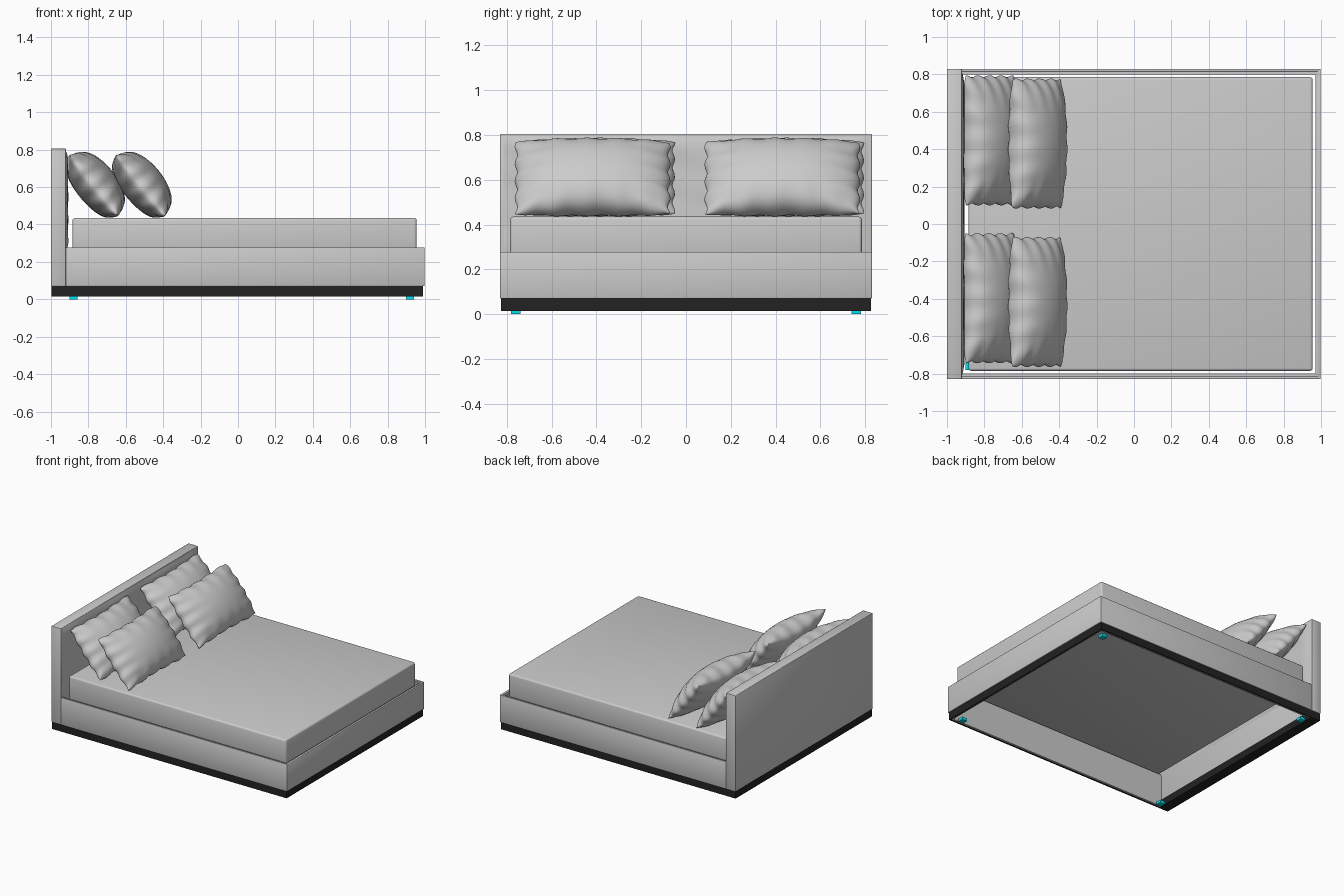
import bpy, bmesh, math
from mathutils import Vector

if "Cube" in bpy.data.objects:
    bpy.data.objects.remove(bpy.data.objects["Cube"])


def material(name, color):
    m = bpy.data.materials.new(name)
    m.diffuse_color = color
    m.use_nodes = True
    m.node_tree.nodes["Principled BSDF"].inputs["Base Color"].default_value = m.diffuse_color
    return m


BLACK = material("black_plinth", (0.016, 0.016, 0.016, 1))
CYAN = material("cyan_feet", (0.0, 0.75, 0.85, 1))


def add_object(name, bm, mat=None, smooth=False):
    bmesh.ops.recalc_face_normals(bm, faces=bm.faces)
    me = bpy.data.meshes.new(name)
    bm.to_mesh(me)
    bm.free()
    ob = bpy.data.objects.new(name, me)
    bpy.context.collection.objects.link(ob)
    if mat:
        me.materials.append(mat)
    if smooth:
        bpy.ops.object.select_all(action='DESELECT')
        ob.select_set(True)
        bpy.context.view_layer.objects.active = ob
        bpy.ops.object.shade_smooth_by_angle(angle=math.radians(50))
    return ob


def box(name, x, y, z, mat=None, bevel=0, segments=2):
    bm = bmesh.new()
    bmesh.ops.create_cube(bm, size=1)
    for v in bm.verts:
        v.co = Vector([(a + b) / 2 + c * (b - a) for (a, b), c in zip((x, y, z), v.co)])
    if bevel:
        bmesh.ops.bevel(bm, geom=bm.edges[:], offset=bevel, segments=segments,
                        profile=0.5, affect='EDGES')
    return add_object(name, bm, mat, smooth=bevel > 0)


def span(s, a, b):
    return tuple(sorted((s * a, s * b)))


# headboard and the black plinth strip below it
box("headboard", (-1, -0.92), (-0.83, 0.83), (0.07, 0.805), bevel=0.004)
box("plinth_head", (-0.998, -0.92), (-0.825, 0.825), (0.015, 0.07), BLACK)

# side rails: upholstered outside, inner board, plinth strip
for s, side in ((-1, "front"), (1, "back")):
    box("rail_" + side, (-0.92, 0.995), span(s, 0.815, 0.83), (0.07, 0.278), bevel=0.004)
    box("inner_board_" + side, (-0.92, 0.976), span(s, 0.80, 0.815), (0.018, 0.27))
    box("plinth_" + side, (-0.92, 0.99), span(s, 0.815, 0.825), (0.015, 0.07), BLACK)

# foot end
box("rail_foot_end", (0.98, 0.998), (-0.83, 0.83), (0.07, 0.278), bevel=0.004)
box("inner_board_foot_end", (0.97, 0.98), (-0.815, 0.815), (0.018, 0.27))
box("plinth_foot_end", (0.98, 0.99), (-0.825, 0.825), (0.015, 0.07), BLACK)

# small feet
for x in (-0.88, 0.92):
    for y in (-0.76, 0.76):
        box("foot", (x - 0.021, x + 0.021), (y - 0.021, y + 0.021), (0, 0.022), CYAN)

# mattress
box("mattress", (-0.885, 0.955), (-0.785, 0.785), (0.25, 0.435), bevel=0.014, segments=3)

# padded headboard face with slight fabric waves
bm = bmesh.new()
bmesh.ops.create_grid(bm, x_segments=48, y_segments=24, size=1)
for v in bm.verts:
    a, b = v.co.x, v.co.y
    edge = min(1, (1 - abs(a)) * 14, (1 - abs(b)) * 8)
    wave = 0.003 * math.sin(9 * a + 4 * b) * math.sin(7 * b + 1)
    v.co = (-0.921 + edge * (0.011 + wave), 0.82 * a, 0.525 + 0.27 * b)
pad = add_object("headboard_padding", bm, smooth=True)


# pillows leaning back towards the headboard
UP = Vector((-0.627, 0, 0.779))
OUT = Vector((0.779, 0, 0.627))
SIDE = Vector((0, 1, 0))


def pillow(name, center, phase):
    bm = bmesh.new()
    for sign, depth in ((1, 0.127), (-1, 0.095)):
        made = bmesh.ops.create_grid(bm, x_segments=48, y_segments=32, size=1)
        for v in made["verts"]:
            u, w = (math.sin(math.pi / 2 * t) for t in v.co.xy)
            fu, fw = max(0, 1 - u * u), max(0, 1 - w * w)
            h = depth * fu ** 0.5 * fw ** 0.42
            if fu < 1e-5 or fw < 1e-5:
                h = 0
            # creases fade in near the seams, seam line is wavy
            h *= 1 + 0.07 * abs(w) ** 3 * math.sin(17 * u + phase) \
                + 0.10 * abs(u) ** 4 * math.sin(15 * w + phase)
            su = 0.342 + 0.006 * math.sin(13 * w + phase) * abs(u) ** 4
            sw = 0.205 + 0.004 * math.sin(15 * u + phase) * abs(w) ** 4 - 0.012 * (1 - abs(u)) * abs(w) ** 3
            v.co = center + SIDE * (u * su) + UP * (w * sw) + OUT * (sign * h)
            v.co.z = max(v.co.z, 0.437)      # rests on the mattress
            v.co.x = max(v.co.x, -0.907)     # rests on the headboard
    bmesh.ops.remove_doubles(bm, verts=bm.verts[:], dist=1e-5)
    add_object(name, bm, smooth=True)


for i, (row, x, ys) in enumerate((("rear", -0.772, (-0.397, 0.447)),
                                  ("fore", -0.522, (-0.417, 0.43)))):
    for j, y in enumerate(ys):
        pillow("pillow_%s_%d" % (row, j + 1), Vector((x, y, 0.607)), 1.0 + 1.7 * i + 0.4 * j)
